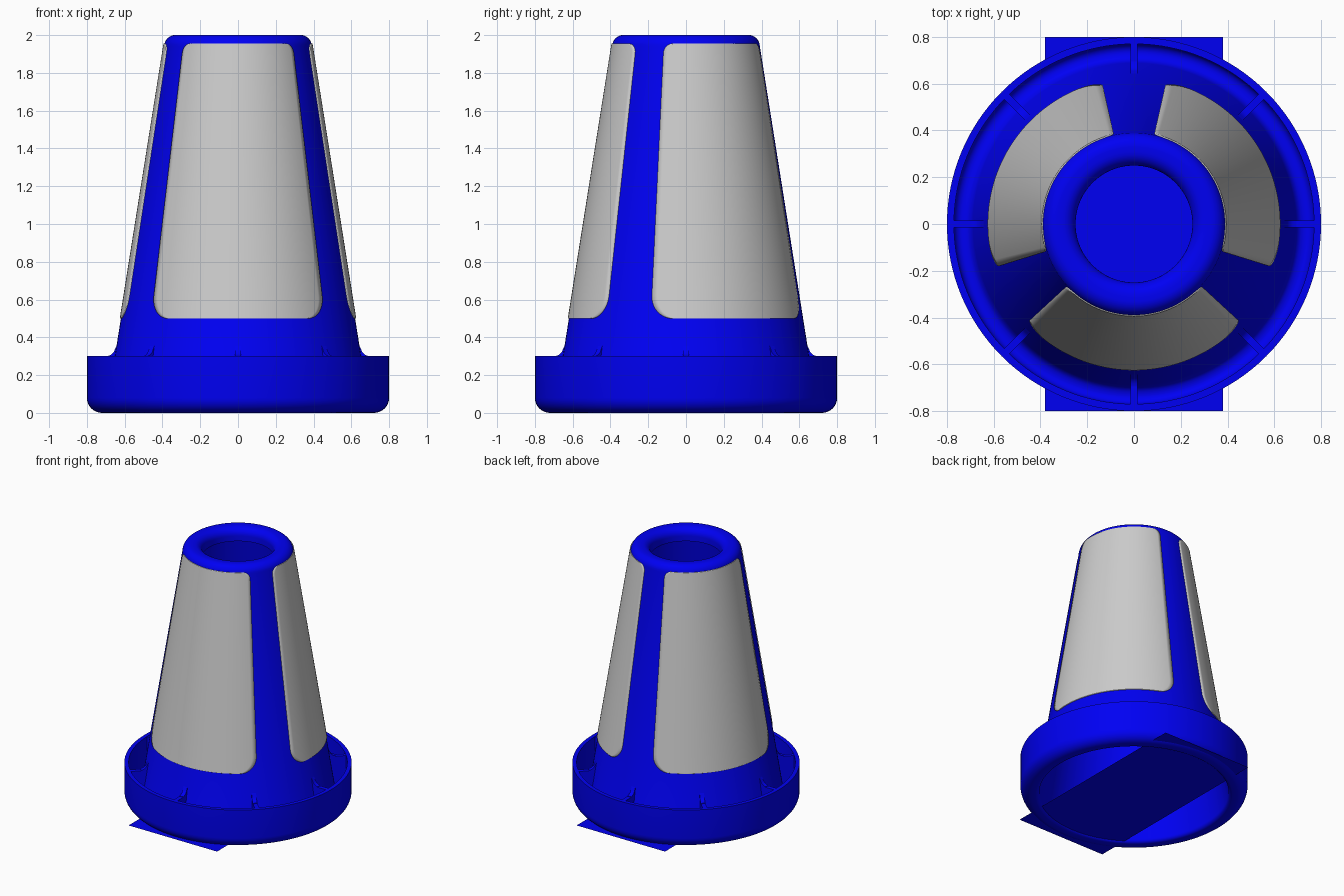
import bpy, bmesh
from math import sin, cos, pi, radians, sqrt

if "Cube" in bpy.data.objects:
    bpy.data.objects.remove(bpy.data.objects["Cube"])

SEG = 128
blue = bpy.data.materials.new("blue_plastic")
blue.diffuse_color = (0.0, 0.0, 0.9, 1)
blue.use_nodes = True
blue.node_tree.nodes["Principled BSDF"].inputs["Base Color"].default_value = blue.diffuse_color


def cone_r(z):
    """Outer radius of the tapered body at height z."""
    return 0.62 - (z - 0.5) * 0.159


def arc(cx, cz, r, a0, a1, n=8):
    angles = [radians(a0 + (a1 - a0) * i / n) for i in range(n + 1)]
    return [(cx + r * cos(a), cz + r * sin(a)) for a in angles]


def make(name, verts, faces, mat=None, angle=35):
    mesh = bpy.data.meshes.new(name)
    mesh.from_pydata(verts, [], faces)
    bm = bmesh.new()
    bm.from_mesh(mesh)
    bmesh.ops.recalc_face_normals(bm, faces=bm.faces)
    bm.to_mesh(mesh)
    bm.free()
    ob = bpy.data.objects.new(name, mesh)
    bpy.context.collection.objects.link(ob)
    if mat:
        mesh.materials.append(mat)
    bpy.ops.object.select_all(action='DESELECT')
    ob.select_set(True)
    bpy.context.view_layer.objects.active = ob
    bpy.ops.object.shade_smooth_by_angle(angle=radians(angle))
    return ob


def lathe(name, prof, mat):
    n = len(prof)
    verts = [(r * cos(2 * pi * s / SEG), r * sin(2 * pi * s / SEG), z)
             for s in range(SEG) for r, z in prof]
    faces = []
    for s in range(SEG):
        t = (s + 1) % SEG
        for i in range(n):
            j = (i + 1) % n
            faces.append((s * n + i, t * n + i, t * n + j, s * n + j))
    return make(name, verts, faces, mat)


# Hollow cone body with turned-up brim and rolled top lip
profile = [(0.77, 0.30), (0.80, 0.30)]
profile += arc(0.72, 0.08, 0.08, 0, -90)                    # brim outer bottom
profile += arc(cone_r(0.03) + 0.0, 0.03, 0.03, -90, -180, 5)  # inner bottom edge
profile += arc(0.33, 1.94, 0.03, 0, 90, 5)                  # lip underside
profile += arc(0.31, 1.94, 0.03, 90, 180, 5)
profile += [(0.28, 1.90), (0.25, 1.90)]
profile += arc(0.31, 1.94, 0.06, 180, 90)                   # lip top
profile += arc(0.33, 1.94, cone_r(1.94) - 0.33, 90, 0)
profile += [(cone_r(0.07), 0.07), (0.70, 0.045), (0.715, 0.033)]
profile += arc(0.735, 0.065, 0.035, -90, 0, 6)              # trough
lathe("cone_body", profile, blue)

# Radial ribs dividing the trough into eight pockets
rib = [(0.67, 0.025), (0.75, 0.025), (0.785, 0.07), (0.785, 0.296), (0.695, 0.296)]
rib += arc(0.70, 0.35, 0.05, -95, -165, 5)
rib += [(0.64, 0.36)]
m = len(rib)
for k in range(8):
    a = k * pi / 4
    verts = [(r * cos(a) - w * sin(a), r * sin(a) + w * cos(a), z)
             for w in (-0.016, 0.016) for r, z in rib]
    faces = [tuple(range(m)), tuple(range(2 * m - 1, m - 1, -1))]
    faces += [(i, (i + 1) % m, m + (i + 1) % m, m + i) for i in range(m)]
    make(f"brim_rib_{k + 1}", verts, faces, blue)

# Three rounded grey panels wrapped around the cone
Z0, Z1, RB, RT, HALF, COLS = 0.50, 1.955, 0.12, 0.05, radians(47.3), 32
rows = [(Z0 + RB * (1 - cos(t)), RB * (1 - sin(t)))
        for t in (pi / 2 * i / 10 for i in range(11))]
rows += [(Z1 - RT * (1 - cos(t)), RT * (1 - sin(t)))
         for t in (pi / 2 * i / 8 for i in range(8, -1, -1))]
for k, mid in enumerate((-90, 30, 150)):
    verts = []
    for z, inset in rows:
        r = cone_r(z) + 0.006
        h = HALF - inset / r
        for c in range(COLS + 1):
            a = radians(mid) + h * (2 * c / COLS - 1)
            verts.append((r * cos(a), r * sin(a), z))
    w = COLS + 1
    faces = [(i * w + c, i * w + c + 1, (i + 1) * w + c + 1, (i + 1) * w + c)
             for i in range(len(rows) - 1) for c in range(COLS)]
    panel = make(f"side_panel_{k + 1}", verts, faces)
    if panel.data.polygons[COLS * 10].normal.dot(panel.data.polygons[COLS * 10].center) < 0:
        panel.data.flip_normals()
    solid = panel.modifiers.new("thickness", 'SOLIDIFY')
    solid.thickness = 0.012
    solid.offset = -1

# Flat base plate under the cone
make("base_plate", [(-0.38, -0.8, 0.012), (0.38, -0.8, 0.012),
                    (0.38, 0.8, 0.012), (-0.38, 0.8, 0.012)], [(0, 1, 2, 3)], blue)
